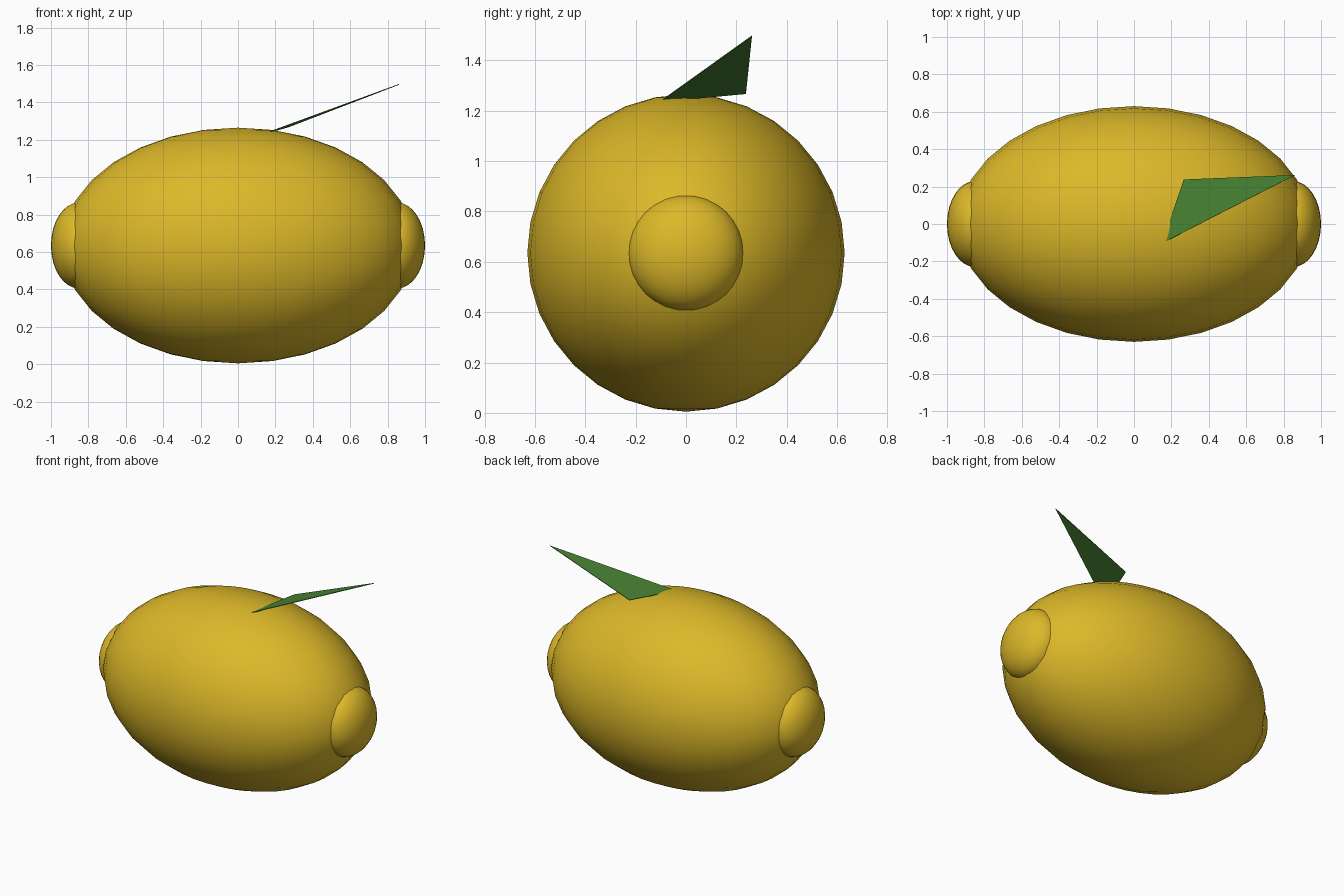
import bpy
import math

if "Cube" in bpy.data.objects:
    bpy.data.objects.remove(bpy.data.objects["Cube"], do_unlink=True)


def make_material(name, rgb):
    m = bpy.data.materials.new(name)
    m.use_nodes = True
    m.diffuse_color = (*rgb, 1)
    bsdf = m.node_tree.nodes["Principled BSDF"]
    bsdf.inputs["Base Color"].default_value = (*rgb, 1)
    bsdf.inputs["Roughness"].default_value = 0.6
    return m


yellow = make_material("yellow peel", (0.72, 0.48, 0.022))
green = make_material("leaf green", (0.065, 0.225, 0.033))
CENTRE_Z = 0.635


def ellipsoid(name, x, radii):
    bpy.ops.mesh.primitive_uv_sphere_add(segments=32, ring_count=16, radius=1,
                                         location=(x, 0, CENTRE_Z))
    ob = bpy.context.object
    ob.name = name
    ob.scale = radii
    bpy.ops.object.transform_apply(location=False, rotation=False, scale=True)
    bpy.ops.object.shade_smooth_by_angle(angle=math.radians(40))
    ob.data.materials.append(yellow)
    return ob


# Fruit body and the rounded nub at each end
ellipsoid("fruit_body", 0, (0.94, 0.63, 0.63))
for side, name in ((1, "left_nub"), (-1, "right_nub")):
    ellipsoid(name, side * 0.85, (0.15, 0.23, 0.23))

# Thin flat leaf: tip, outer base corner, base corner sunk into the body
mesh = bpy.data.meshes.new("leaf")
mesh.from_pydata([(0.862, 0.262, 1.497), (0.267, 0.238, 1.268), (0.15, -0.103, 1.236)],
                 [], [(0, 1, 2)])
leaf = bpy.data.objects.new("leaf", mesh)
bpy.context.collection.objects.link(leaf)
mesh.materials.append(green)
thick = leaf.modifiers.new("thickness", 'SOLIDIFY')
thick.thickness = 0.004
thick.offset = 0
